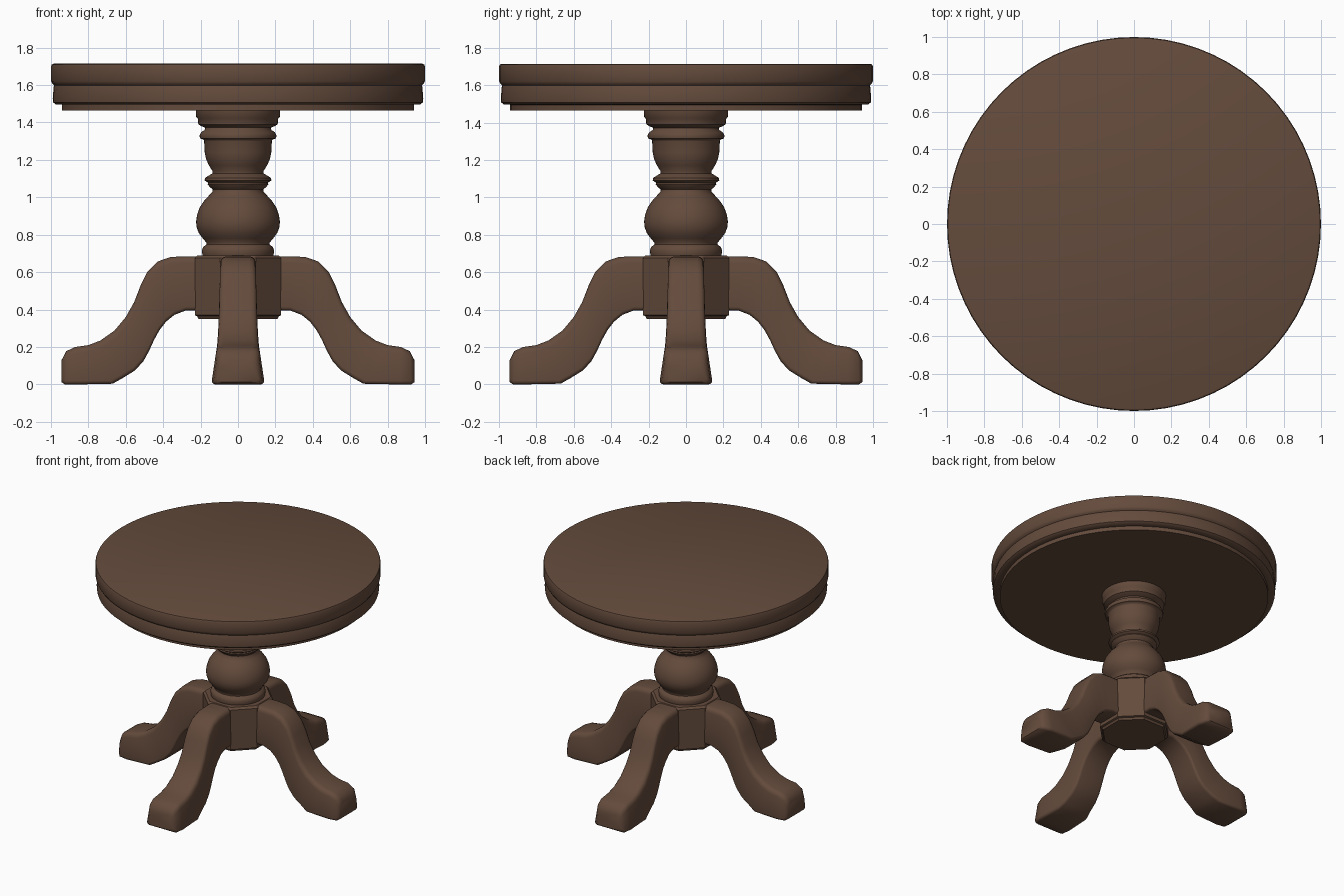
import bpy, bmesh, math
from mathutils import Matrix, Vector

wood = bpy.data.materials.new("brown wood")
wood.diffuse_color = (0.127, 0.070, 0.045, 1)


def finish(name, bm, angle=40):
    bmesh.ops.recalc_face_normals(bm, faces=bm.faces)
    mesh = bpy.data.meshes.new(name)
    bm.to_mesh(mesh)
    bm.free()
    mesh.materials.append(wood)
    obj = bpy.data.objects.new(name, mesh)
    bpy.context.collection.objects.link(obj)
    bpy.ops.object.select_all(action='DESELECT')
    obj.select_set(True)
    bpy.context.view_layer.objects.active = obj
    bpy.ops.object.shade_smooth_by_angle(angle=math.radians(angle))
    return obj


def loft(bm, rings):
    """Skin closed rings of points and cap both ends."""
    vs = [[bm.verts.new(p) for p in r] for r in rings]
    n = len(vs[0])
    for a, b in zip(vs, vs[1:]):
        for i in range(n):
            bm.faces.new((a[i], a[(i + 1) % n], b[(i + 1) % n], b[i]))
    bm.faces.new(vs[0])
    bm.faces.new(vs[-1])


def turned(name, profile, sides, turn=0.0, angle=40):
    """Lathe a (radius, z) profile."""
    bm = bmesh.new()
    step = 2 * math.pi / sides
    loft(bm, [[(r * math.cos(turn + i * step), r * math.sin(turn + i * step), z)
               for i in range(sides)] for r, z in profile])
    return finish(name, bm, angle)


# Round top with grooved rim and a stepped-in underside
turned("table_top", [
    (0.94, 1.465), (0.94, 1.495), (0.975, 1.497), (0.988, 1.508), (0.99, 1.53),
    (0.985, 1.59), (0.982, 1.598), (0.992, 1.606), (0.999, 1.62),
    (0.999, 1.70), (0.995, 1.71), (0.985, 1.714)], 72)

# Turned pedestal
turned("pedestal_column", [
    (0.18, 0.66), (0.19, 0.69), (0.193, 0.715), (0.186, 0.735), (0.168, 0.748),
    (0.168, 0.757), (0.188, 0.78), (0.21, 0.81), (0.221, 0.84), (0.224, 0.87),
    (0.219, 0.905), (0.205, 0.945), (0.182, 0.98), (0.155, 1.01), (0.136, 1.03),
    (0.135, 1.042), (0.152, 1.056), (0.162, 1.07), (0.159, 1.078), (0.178, 1.09),
    (0.177, 1.103), (0.155, 1.117), (0.136, 1.128), (0.136, 1.14), (0.155, 1.17),
    (0.171, 1.205), (0.178, 1.24), (0.181, 1.30), (0.184, 1.308), (0.203, 1.315),
    (0.206, 1.33), (0.198, 1.347), (0.178, 1.36), (0.175, 1.372), (0.195, 1.38),
    (0.212, 1.39), (0.215, 1.42), (0.224, 1.43), (0.226, 1.47)], 48, angle=50)

# Eight-sided hub that the legs join
turned("leg_hub", [(0.228, 0.35), (0.236, 0.365), (0.25, 0.37), (0.25, 0.675),
                   (0.235, 0.69)], 8, math.pi / 8, 25)

# Leg stations: upper x, z, lower x, z, half width at top and at bottom
STATIONS = [
    (.15, .685, .15, .395, .095, .10), (.28, .685, .28, .395, .095, .10),
    (.36, .681, .34, .372, .095, .10), (.43, .657, .385, .335, .095, .102),
    (.485, .60, .42, .29, .096, .104), (.52, .53, .45, .235, .098, .106),
    (.555, .44, .475, .18, .10, .108), (.60, .36, .505, .125, .104, .111),
    (.66, .288, .55, .075, .108, .115), (.735, .235, .62, .032, .112, .122),
    (.80, .21, .67, .004, .116, .132), (.87, .20, .86, .0, .118, .140),
    (.918, .178, .925, .0, .112, .130), (.943, .13, .943, .012, .098, .108)]


def leg_ring(xu, zu, xl, zl, wt, wb):
    """Rounded four-cornered section across the leg."""
    up, low = Vector((xu, 0, zu)), Vector((xl, 0, zl))
    height = (up - low).length
    pts = []
    for side, top in ((1, 1), (-1, 1), (-1, 0), (1, 0)):
        w, rad = (wt, 0.035) if top else (wb, 0.02)
        corner = []
        for a in (0, 30, 60, 90):
            y = side * (w - rad * (1 - math.cos(math.radians(a))))
            d = rad * (1 - math.sin(math.radians(a))) / height
            p = up.lerp(low, d if top else 1 - d)
            corner.append(Vector((p.x, y, p.z)))
        pts += corner if side * (1 if top else -1) > 0 else corner[::-1]
    return pts


# Four curved legs
for i, side in enumerate(("right", "back", "left", "front")):
    bm = bmesh.new()
    loft(bm, [leg_ring(*s) for s in STATIONS])
    bm.transform(Matrix.Rotation(i * math.pi / 2, 4, 'Z'))
    finish(side + "_leg", bm, 45)
